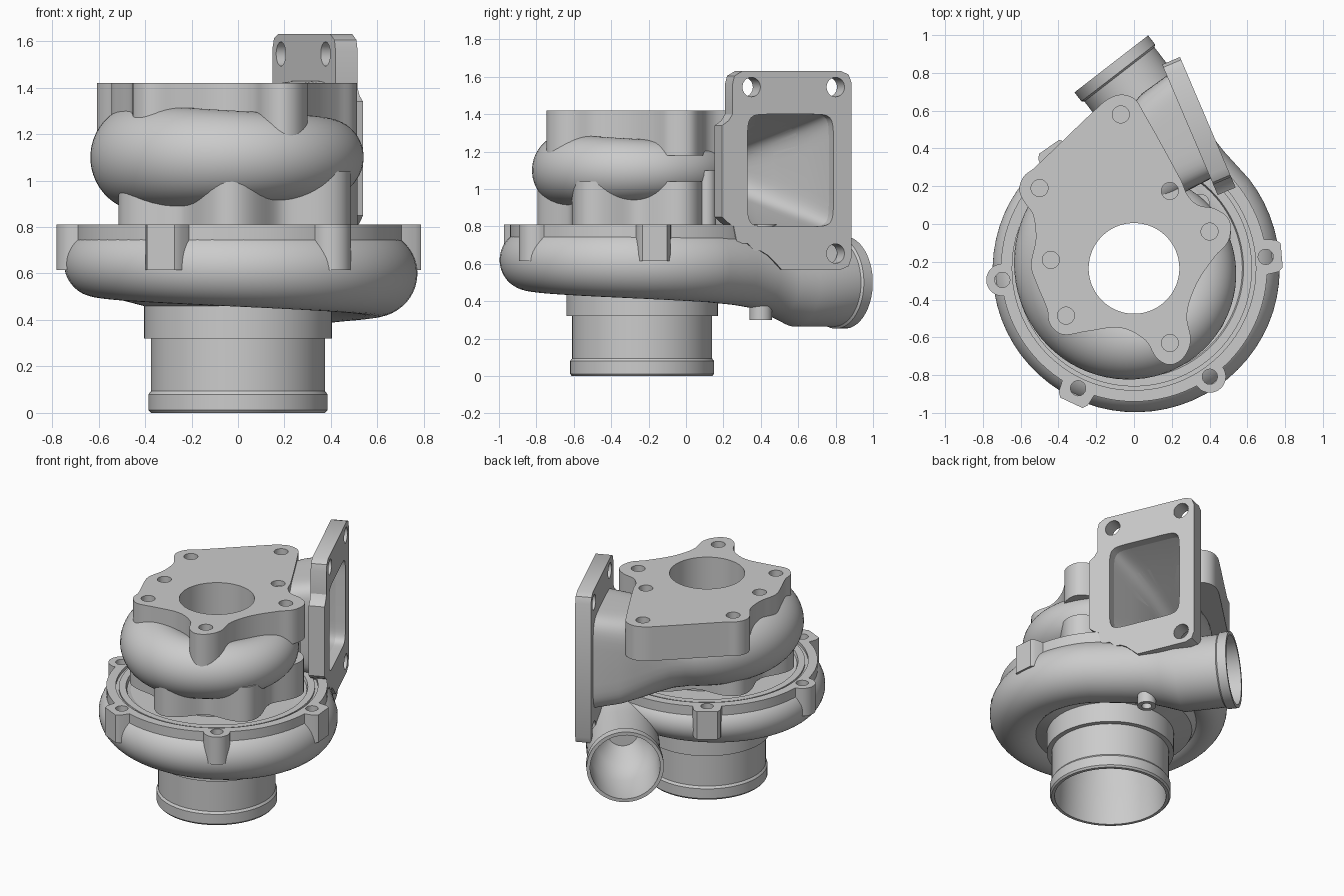
import bpy, bmesh
from math import sin, cos, pi, radians, copysign
from mathutils import Vector

if "Cube" in bpy.data.objects:
    bpy.data.objects.remove(bpy.data.objects["Cube"])

AXIS = Vector((0, -0.235, 0))           # shared wheel axis
UP = Vector((0, 0, 1))


def polar(deg):
    return Vector((cos(radians(deg)), sin(radians(deg)), 0))


def build(name, verts, faces):
    bm = bmesh.new()
    vs = [bm.verts.new(v) for v in verts]
    for f in faces:
        bm.faces.new([vs[i] for i in f])
    bmesh.ops.recalc_face_normals(bm, faces=bm.faces)
    me = bpy.data.meshes.new(name)
    bm.to_mesh(me)
    bm.free()
    ob = bpy.data.objects.new(name, me)
    bpy.context.collection.objects.link(ob)
    return ob


def skin(name, rings, closed=False):
    """Bridge equal rings; cap the ends unless the last joins the first."""
    n, k = len(rings[0]), len(rings)
    faces = []
    for i in range(k if closed else k - 1):
        a, b = i * n, (i + 1) % k * n
        faces += [(a + j, a + (j + 1) % n, b + (j + 1) % n, b + j) for j in range(n)]
    if not closed:
        faces += [tuple(range(n)), tuple(range((k - 1) * n, k * n))]
    return build(name, [v for r in rings for v in r], faces)


def revolve(name, profile, n=96):
    return skin(name, [[AXIS + polar(360 * j / n) * r + UP * z for j in range(n)]
                       for r, z in profile], closed=True)


def flat(u, v, w):
    return Vector((u, v, w))


def prism(name, pts, w0, w1, frame=flat):
    return skin(name, [[frame(u, v, w) for u, v in pts] for w in (w0, w1)])


def circle(x, y, r, n=32):
    return [(x + r * cos(2 * pi * i / n), y + r * sin(2 * pi * i / n)) for i in range(n)]


def spow(c, p):
    return copysign(abs(c) ** (2 / p), c)


def section(origin, radial, R, z, ra, rb, p=2, clear=0.0, n=48):
    """Superellipse cross-section in the plane of radial and z."""
    out = []
    for j in range(n):
        f = 2 * pi * (j + 0.5) / n
        out.append(origin + radial * max(clear, R + ra * spow(cos(f), p))
                   + UP * (z + rb * spow(sin(f), p)))
    return out


def spline(pts, sub=5):
    """Closed smooth outline through the points."""
    P = [Vector(p) for p in pts]
    n, out = len(P), []
    for i in range(n):
        a, b, c, d = P[i - 1], P[i], P[(i + 1) % n], P[(i + 2) % n]
        ta = (c - a).normalized() * (c - b).length * 0.5
        tb = (d - b).normalized() * (c - b).length * 0.5
        for k in range(sub):
            t = k / sub
            out.append(b * (2*t**3 - 3*t**2 + 1) + ta * 2 * (t**3 - 2*t**2 + t)
                       + c * (3*t**2 - 2*t**3) + tb * 2 * (t**3 - t**2))
    return [tuple(v) for v in out]


def cut(targets, cutters):
    for ob in targets:
        bpy.context.view_layer.objects.active = ob
        for c in cutters:
            m = ob.modifiers.new("cut", 'BOOLEAN')
            m.object, m.operation, m.solver = c, 'DIFFERENCE', 'EXACT'
            bpy.ops.object.modifier_apply(modifier=m.name)
    for c in cutters:
        bpy.data.objects.remove(c)


# Compressor body: inlet pipe with bead, collar, back flange and bore
body = revolve("compressor_body", [
    (.375, 0), (.385, .012), (.385, .08), (.374, .095), (.374, .32), (.405, .32),
    (.405, .46), (.52, .49), (.6, .62), (.69, .68), (.705, .7), (.705, .81), (.645, .81),
    (.645, .79), (.625, .79), (.625, .802), (.58, .802), (.57, .775), (.3, .775),
    (.29, .5), (.345, .25), (.355, 0)])

# Compressor volute, running into the tangential outlet pipe
A = 37.7
e, d = polar(A), polar(A + 90)
rings = []
for i in range(65):
    t = i / 64
    r = .11 + .085 * t
    rings.append(section(AXIS, polar(A - 350 * (1 - t)), min(.73 + .05 * t, .772) - r,
                         .785 - r, r, r))
for s, R, z, r in [(.2, .556, .58, .2), (.36, .551, .562, .204), (.48, .552, .53, .216),
                   (.59, .566, .5, .235), (.86, .567, .5, .235), (.87, .567, .5, .247),
                   (.93, .567, .5, .247), (.93, .567, .5, .224), (.66, .567, .5, .222),
                   (.54, .56, .51, .18), (.46, .56, .53, .1)]:
    rings.append(section(AXIS + d * s, e, R, z, r, r))
skin("compressor_volute", rings)

# Bolt ears round the compressor flange, alternately square and round
ears, drills = [], []
for k in range(6):
    a = 5 + 60 * k
    er, et = polar(a), polar(a + 90)
    if k % 2 == 0:
        pts = [(.648, -.1), (.76, -.085), (.785, -.065), (.785, .065), (.76, .085), (.648, .1)]
    else:
        pts = [(.648, -.1)] + [(.7 + .085 * cos(f), .085 * sin(f))
                               for f in [pi * (j / 16 - .5) for j in range(17)]] + [(.648, .1)]
    frame = lambda u, v, w: AXIS + er * u + et * v + UP * w
    # the ear over the outlet pipe is only shallow
    ears.append(prism("compressor_ear", pts, .7 if k == 1 else .615, .81, frame))
    drills.append(prism("drill", circle(.7, 0, .04), .71, .9, frame))
cut(ears + [body], drills)

# Small port boss under the outlet
boss = prism("port_boss", circle(.23, .4, .06), .3, .5)
cut([boss], [prism("drill", circle(.23, .4, .032), .2, .35)])

# Turbine core with its bore, and the lobed foot below it
revolve("turbine_core", [(.24, .77), (.4, .77), (.4, 1.0), (.32, 1.1), (.3, 1.41), (.24, 1.41)])
lobes = []
for i in range(144):
    v = AXIS + polar(2.5 * i) * (.495 + .065 * cos(radians(6 * (2.5 * i - 26))))
    lobes.append((v.x, v.y))
foot = prism("turbine_foot", lobes, .8, 1.04)
prism("turbine_pin", circle(.35, .11, .05), .8, 1.1)

# Turbine volute, growing into the square inlet duct
B = 113.1
m, n = polar(B), polar(B - 90)
rings = []
for i in range(65):
    t = i / 64
    r = .14 + .12 * t
    rings.append(section(AXIS, polar(B + 315 * (1 - t)), .505 + .165 * t - r, 1.1, r, r, 2, .26))
for s, R, ra, rb, p in [(.1, .43, .26, .265, 2.3), (.2, .47, .265, .275, 3), (.3, .51, .275, .29, 4),
                        (.4, .55, .285, .305, 5), (.6, .58, .3, .335, 6)]:
    rings.append(section(AXIS + n * s, m, R, 1.1, ra, rb, p, .26))
# funnel-shaped passage inside the duct, also cut from what overlaps it
funnel = [section(AXIS + n * s, m, R, 1.1, ra, rb, p) for s, R, ra, rb, p in
          [(.6, .58, .25, .3, 9), (.42, .57, .21, .25, 6), (.22, .53, .14, .18, 4),
           (0, .48, .09, .11, 2)]]
skin("turbine_volute", rings + funnel)

# Inlet flange with square opening and bolt holes
side = lambda u, v, w: AXIS + n * w + m * u + UP * v
flange = prism("inlet_flange", [
    (.243, 1.56), (.255, 1.605), (.3, 1.63), (.875, 1.63), (.918, 1.612), (.934, 1.57),
    (.934, .63), (.918, .588), (.875, .57), (.53, .57), (.45, .645), (.41, .668), (.37, .67),
    (.33, .71), (.27, .71), (.25, .8), (.21, .825), (.183, .85), (.183, 1.34), (.22, 1.365),
    (.243, 1.4)], .56, .663, side)
opening = [(.58 + .25 * spow(cos(f), 9), 1.1 + .3 * spow(sin(f), 9))
           for f in [2 * pi * (j + .5) / 48 for j in range(48)]]
cut([flange], [prism("opening", opening, .4, .8, side)] +
    [prism("drill", circle(u, v, .052), .4, .8, side)
     for u, v in [(.353, 1.545), (.842, 1.545), (.842, .655)]])

# Lobed outlet plate on top of the turbine
plate = prism("turbine_top_plate", spline([
    (-.07, .685), (-.14, .66), (-.2, .61), (-.53, .295), (-.585, .25), (-.607, .18), (-.58, .115),
    (-.535, .05), (-.52, -.08), (-.545, -.22), (-.51, -.33), (-.46, -.45), (-.445, -.53),
    (-.38, -.585), (-.26, -.57), (-.07, -.55), (.06, -.615), (.12, -.71), (.19, -.745),
    (.26, -.71), (.3, -.62), (.28, -.48), (.33, -.32), (.43, -.17), (.5, -.09), (.505, .02),
    (.43, .08), (.34, .1), (.285, .15), (.25, .23), (.04, .61), (0, .665)]), 1.18, 1.42)
bolts = [(-.07, .58), (-.5, .19), (.19, .175), (.4, -.04), (-.44, -.19), (-.36, -.485), (.19, -.63)]
cut([plate], [prism("drill", circle(x, y, .045), 1.36, 1.5) for x, y in bolts])
cut([plate, foot], [prism("bore", circle(0, -.235, .24, 96), .6, 1.6),
                    skin("funnel_cutter", funnel)])

# Smooth castings with crisp machined edges
bpy.ops.object.select_all(action='SELECT')
bpy.context.view_layer.objects.active = body
bpy.ops.object.shade_smooth_by_angle(angle=radians(32))
